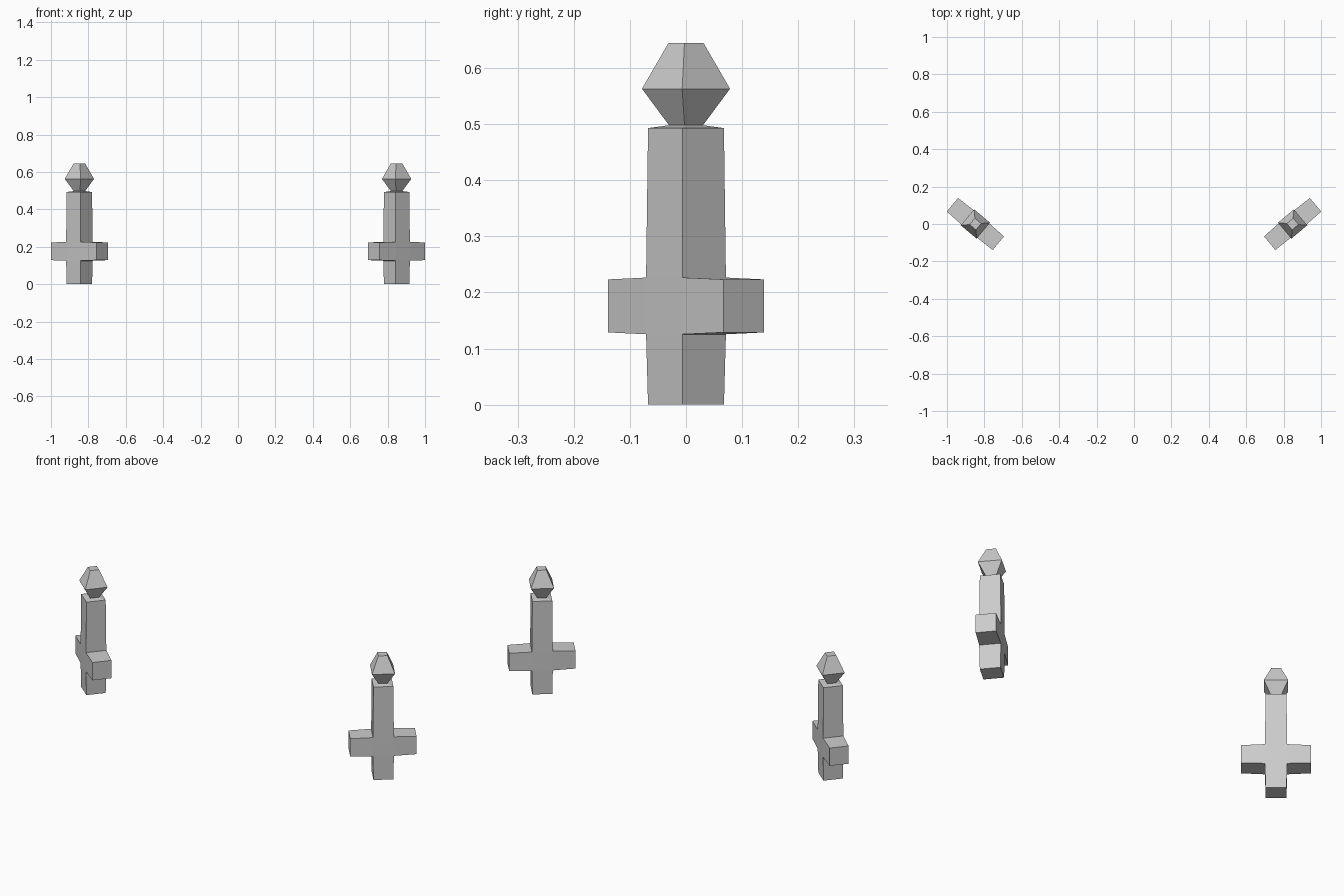
import bpy
import bmesh
from math import radians
from mathutils import Vector

cube = bpy.data.objects.get("Cube")
if cube:
    bpy.data.objects.remove(cube, do_unlink=True)

# Single stone colour
stone = bpy.data.materials.new("grey_stone")
stone.use_nodes = True
colour = (0.6, 0.6, 0.6, 1)
stone.diffuse_color = colour
stone.node_tree.nodes["Principled BSDF"].inputs["Base Color"].default_value = colour

CORE, TIP = 0.0505, 0.048      # half widths at the crossing and at the ends
CROSS_Z = 0.176                # height of the crossing
POST_TOP = 0.493


def extrude_face(bm, direction, distance, scale):
    """Pull out the face pointing in a direction and taper its end."""
    axis = Vector(direction)
    bm.normal_update()
    face = max(bm.faces, key=lambda f: (f.normal.dot(axis) > 0.9, f.calc_center_median().dot(axis)))
    new = bmesh.ops.extrude_discrete_faces(bm, faces=[face])["faces"][0]
    centre = new.calc_center_median()
    for v in new.verts:
        v.co = centre + (v.co - centre) * scale + axis * distance


def finish(bm, name, x, angle):
    bmesh.ops.recalc_face_normals(bm, faces=bm.faces)
    mesh = bpy.data.meshes.new(name)
    bm.to_mesh(mesh)
    bm.free()
    mesh.materials.append(stone)
    obj = bpy.data.objects.new(name, mesh)
    obj.location.x = x
    obj.rotation_euler.z = angle
    bpy.context.collection.objects.link(obj)


def build_cross(name, x, angle):
    # Crossing block with four arms drawn out of it
    bm = bmesh.new()
    bmesh.ops.create_cube(bm, size=CORE * 2)
    bmesh.ops.translate(bm, verts=bm.verts, vec=(0, 0, CROSS_Z))
    taper = TIP / CORE
    extrude_face(bm, (0, 0, 1), POST_TOP - CROSS_Z - CORE, taper)
    extrude_face(bm, (0, 0, -1), CROSS_Z - CORE, taper)
    for side in (1, -1):
        extrude_face(bm, (side, 0, 0), 0.16 - CORE, 0.935)
    finish(bm, name, x, angle)


def build_finial(name, x, angle):
    # Square rings: post cap, neck, widest point, flat tip
    bm = bmesh.new()
    rings = []
    for half, z in ((TIP, POST_TOP), (0.0215, 0.498), (0.0557, 0.563), (0.022, 0.645)):
        rings.append([bm.verts.new((sx * half, sy * half, z))
                      for sx, sy in ((1, 1), (-1, 1), (-1, -1), (1, -1))])
    for low, high in zip(rings, rings[1:]):
        for i in range(4):
            j = (i + 1) % 4
            bm.faces.new((low[i], low[j], high[j], high[i]))
    bm.faces.new(rings[-1])
    finish(bm, name, x, angle)


# A matching pair, angled in opposite directions
for label, side in (("left", 1), ("right", -1)):
    build_cross(label + "_cross_post", side * 0.848, side * radians(40))
    build_finial(label + "_finial", side * 0.848, side * radians(40))
